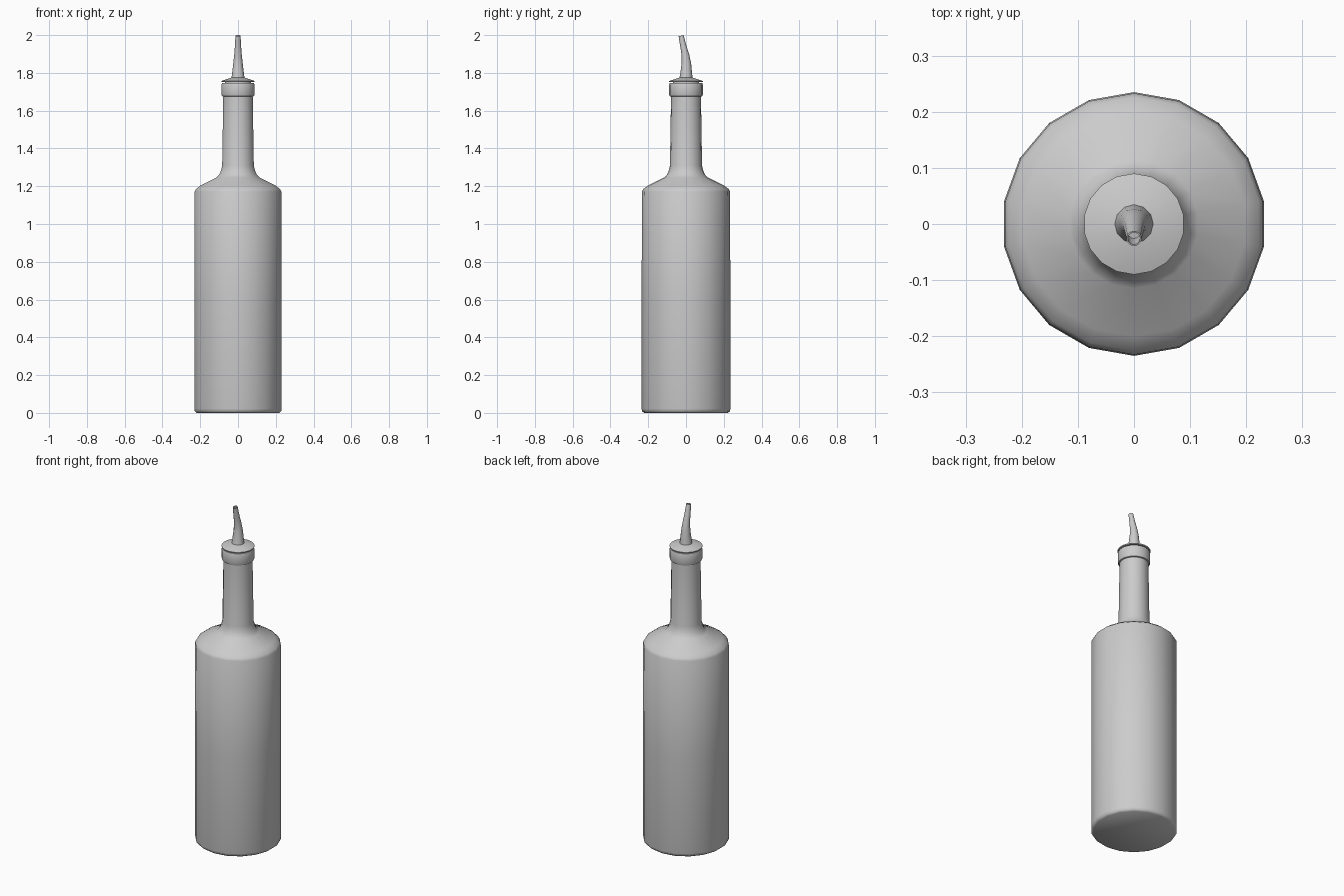
import bpy, bmesh, math
from mathutils import Vector, Matrix

cube = bpy.data.objects.get("Cube")
if cube:
    bpy.data.objects.remove(cube, do_unlink=True)


def make_material(name, color):
    m = bpy.data.materials.new(name)
    m.use_nodes = True
    m.diffuse_color = color
    m.node_tree.nodes["Principled BSDF"].inputs["Base Color"].default_value = color
    return m


grey = make_material("light grey", (0.6, 0.6, 0.6, 1))


def loft(name, rings, sides, cap_start=True, cap_end=True, angle=35):
    """Skin circular rings given as (centre, radius, tilt about x)."""
    bm = bmesh.new()
    loops = []
    for centre, radius, tilt in rings:
        rot = Matrix.Rotation(tilt, 3, 'X')
        loop = []
        for i in range(sides):
            a = math.pi / 2 + math.tau * i / sides
            p = Vector((radius * math.cos(a), radius * math.sin(a), 0))
            loop.append(bm.verts.new(Vector(centre) + rot @ p))
        loops.append(loop)
    for low, high in zip(loops, loops[1:]):
        for i in range(sides):
            j = (i + 1) % sides
            bm.faces.new((low[i], low[j], high[j], high[i]))
    if cap_start:
        bm.faces.new(loops[0][::-1])
    if cap_end:
        bm.faces.new(loops[-1])
    me = bpy.data.meshes.new(name)
    bm.to_mesh(me)
    bm.free()
    me.materials.append(grey)
    ob = bpy.data.objects.new(name, me)
    bpy.context.collection.objects.link(ob)
    bpy.ops.object.select_all(action='DESELECT')
    ob.select_set(True)
    bpy.context.view_layer.objects.active = ob
    bpy.ops.object.shade_smooth_by_angle(angle=math.radians(angle))
    return ob


def lathe(name, profile, sides=18, **kw):
    return loft(name, [((0, 0, z), r, 0) for r, z in profile], sides, **kw)


# Bottle: base, body, shoulder and neck
lathe("bottle_body", [
    (0.222, 0), (0.232, 0.008), (0.235, 0.022), (0.235, 0.6), (0.233, 1.172),
    (0.226, 1.185), (0.2, 1.205), (0.115, 1.247), (0.1, 1.262),
    (0.09, 1.288), (0.085, 1.31), (0.079, 1.69)], angle=50)

# Rolled lip at the mouth
lathe("neck_lip", [
    (0.078, 1.674), (0.086, 1.677), (0.089, 1.685), (0.089, 1.738), (0.086, 1.746)])

# Stopper: plug in the mouth and a low conical flange
lathe("stopper_plug", [(0.07, 1.72), (0.07, 1.755)])
lathe("stopper_flange", [(0.089, 1.751), (0.09, 1.757), (0.035, 1.775)])

# Curved, tapering spout with an open tip
spout = [
    ((0, 0, 1.77), 0.035, 0), ((0, 0.001, 1.80), 0.031, 0.02),
    ((0, 0.002, 1.85), 0.025, 0.08), ((0, -0.003, 1.895), 0.02, 0.2),
    ((0, -0.014, 1.94), 0.0165, 0.25), ((0, -0.026, 1.997), 0.0135, 0.22)]
tip = Vector(spout[-1][0])
axis = Matrix.Rotation(0.22, 3, 'X') @ Vector((0, 0, 1))
bore = [(tip, 0.011, 0.22), (tip - axis * 0.05, 0.011, 0.22)]
loft("pour_spout", spout + bore, 12, angle=50)
